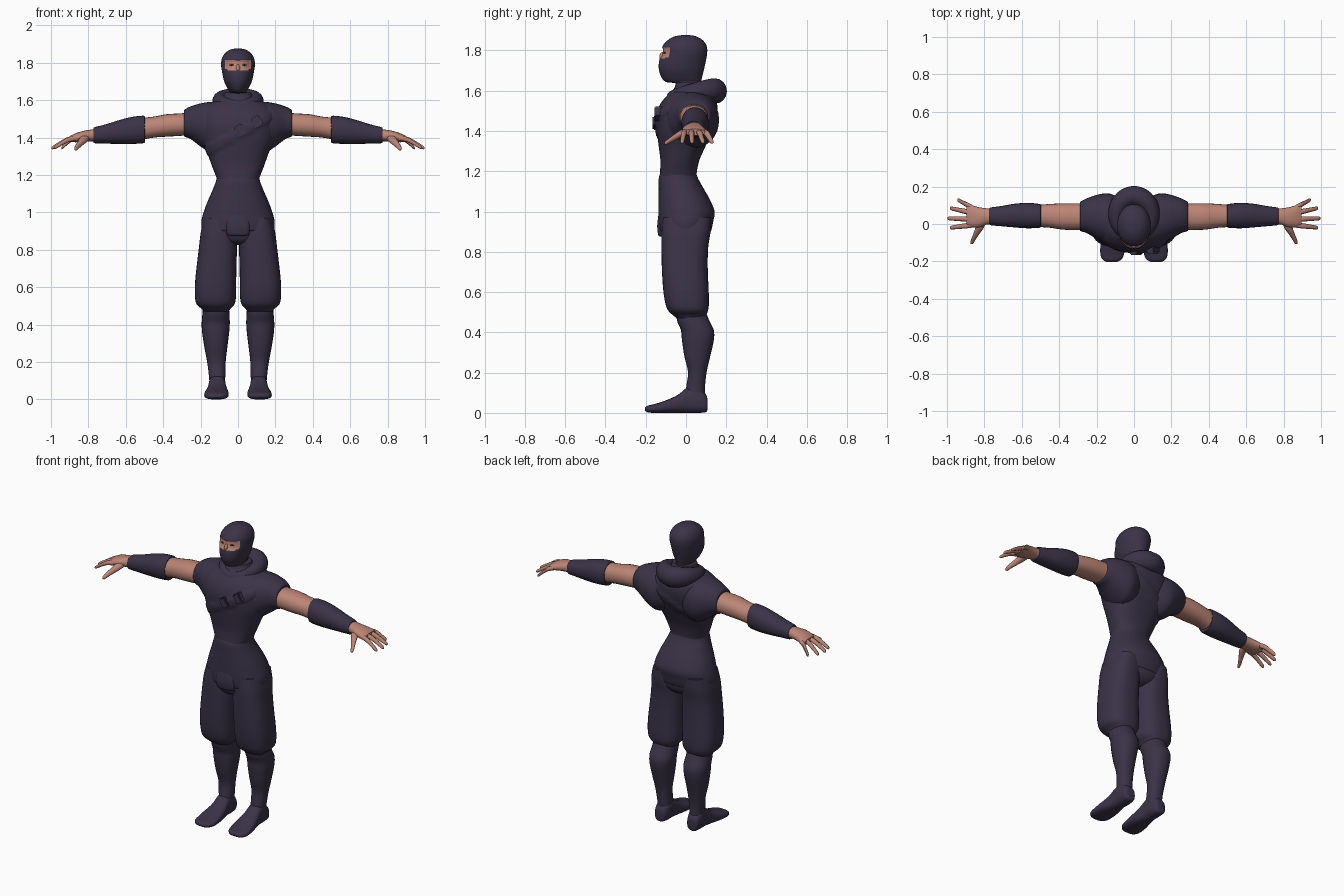
import bpy, bmesh, math
from mathutils import Matrix


def material(name, rgb):
    m = bpy.data.materials.new(name)
    m.diffuse_color = (*rgb, 1)
    return m


CLOTH = material("dark cloth", (0.043, 0.033, 0.064))
SKIN = material("skin", (0.50, 0.235, 0.18))
DARK = material("eye dark", (0.05, 0.025, 0.025))


def finish(name, bm, mats, mirror=False, angle=45):
    bmesh.ops.recalc_face_normals(bm, faces=bm.faces)
    me = bpy.data.meshes.new(name)
    bm.to_mesh(me)
    bm.free()
    for m in mats:
        me.materials.append(m)
    ob = bpy.data.objects.new(name, me)
    bpy.context.collection.objects.link(ob)
    bpy.ops.object.select_all(action='DESELECT')
    ob.select_set(True)
    bpy.context.view_layer.objects.active = ob
    bpy.ops.object.shade_smooth_by_angle(angle=math.radians(angle))
    if mirror:
        ob.modifiers.new("mirror", 'MIRROR').use_clip = False
    return ob


def catmull(p0, p1, p2, p3, t):
    return [0.5 * (2 * b + (c - a) * t + (2 * a - 5 * b + 4 * c - d) * t * t
                   + (3 * b - a - 3 * c + d) * t ** 3)
            for a, b, c, d in zip(p0, p1, p2, p3)]


def loft(rows, axis='z', n=24, sub=4, power=2.2):
    """Smooth skin through rounded sections: (position, a0, a1, b0, b1)."""
    rings = []
    last = len(rows) - 1
    for i in range(last):
        q = [rows[max(0, min(last, i + k))] for k in (-1, 0, 1, 2)]
        rings += [catmull(*q, s / sub) for s in range(sub)]
    rings.append(rows[-1])
    bm = bmesh.new()
    loops = []
    for t, a0, a1, b0, b1 in rings:
        loop = []
        for k in range(n):
            u = 2 * math.pi * k / n
            c, s = math.cos(u), math.sin(u)
            a = (a0 + a1) / 2 + (a1 - a0) / 2 * math.copysign(abs(c) ** (2 / power), c)
            b = (b0 + b1) / 2 + (b1 - b0) / 2 * math.copysign(abs(s) ** (2 / power), s)
            loop.append(bm.verts.new({'x': (t, a, b), 'y': (a, t, b), 'z': (a, b, t)}[axis]))
        loops.append(loop)
    for p, q in zip(loops, loops[1:]):
        for k in range(n):
            bm.faces.new((p[k], p[(k + 1) % n], q[(k + 1) % n], q[k]))
    bm.faces.new(loops[0])
    bm.faces.new(loops[-1])
    return bm


def centred(rows):
    return [(z, -w, w, y0, y1) for z, w, y0, y1 in rows]


# Upper tunic, with the raised diagonal strap
bm = loft(centred([(1.15, .118, -.13, .06), (1.18, .114, -.13, .052), (1.25, .14, -.127, .065),
                   (1.32, .165, -.135, .095), (1.40, .197, -.145, .13), (1.47, .205, -.148, .152),
                   (1.53, .2, -.13, .155), (1.575, .165, -.095, .14), (1.61, .09, -.06, .1),
                   (1.64, .07, -.05, .075)]), n=64, sub=7, power=2.35)
for v in bm.verts:
    if abs(v.co.z - 1.42 - 0.55 * v.co.x) < 0.028 and v.co.z < 1.56:
        v.co.x *= 1.03
        v.co.y *= 1.05
finish("tunic_top", bm, [CLOTH])

# Tunic skirt and seat
finish("tunic_skirt", loft(centred([
    (.9, .18, -.12, .115), (.905, .192, -.132, .125), (.95, .196, -.136, .135),
    (1.0, .184, -.137, .142), (1.06, .162, -.137, .118), (1.11, .14, -.136, .09),
    (1.16, .12, -.136, .062), (1.185, .114, -.13, .052)]), n=40), [CLOTH])
finish("seat", loft(centred([(.825, .03, -.05, .05), (.84, .09, -.1, .09), (.88, .17, -.122, .118),
                             (.95, .18, -.125, .125)]), n=32), [CLOTH])
# Front hem flap
finish("front_flap", loft(centred([(.875, .045, -.128, -.08), (.885, .06, -.138, -.08),
                                   (.93, .065, -.143, -.08), (.99, .05, -.136, -.08)]),
                          power=3.5), [CLOTH])

# Shoulders and short sleeves
finish("sleeve", loft([(.05, -.08, .13, 1.34, 1.59), (.13, -.105, .162, 1.315, 1.592),
                       (.19, -.085, .158, 1.345, 1.585), (.25, -.05, .138, 1.39, 1.568),
                       (.285, -.038, .12, 1.405, 1.55), (.29, -.03, .112, 1.415, 1.54)],
                      'x', n=32), [CLOTH], True)

# Bare upper arms, forearm wraps
finish("upper_arm", loft([(.22, -.03, .11, 1.415, 1.54), (.3, -.032, .11, 1.41, 1.53),
                          (.38, -.03, .11, 1.405, 1.525), (.45, -.02, .107, 1.4, 1.512),
                          (.53, -.015, .1, 1.385, 1.505)], 'x'), [SKIN], True)
finish("forearm_wrap", loft([(.5, -.014, .1, 1.378, 1.508), (.505, -.02, .107, 1.37, 1.517),
                             (.57, -.023, .113, 1.366, 1.51), (.64, -.018, .108, 1.366, 1.492),
                             (.71, -.012, .096, 1.368, 1.47), (.768, -.006, .088, 1.37, 1.455),
                             (.772, .0, .08, 1.377, 1.447)], 'x'), [CLOTH], True)

# Hands
finish("palm", loft([(.74, .003, .08, 1.38, 1.446), (.79, -.004, .084, 1.38, 1.442),
                     (.83, -.018, .09, 1.377, 1.435), (.87, -.018, .1, 1.375, 1.422),
                     (.895, -.008, .095, 1.378, 1.41)], 'x', n=20), [SKIN], True)
for name, ya, yb, tip in (("index", -.005, -.02, .985), ("middle", .026, .03, .998),
                          ("ring", .058, .085, .985), ("little", .085, .13, .945)):
    rows = []
    for f, z, r in ((0, 1.397, .014), (.35, 1.39, .014), (.65, 1.37, .012),
                    (.93, 1.348, .010), (1, 1.344, .004)):
        x, y = .86 + (tip - .86) * f, ya + (yb - ya) * f
        rows.append((x, y - r, y + r, z - r, z + r))
    finish(name + "_finger", loft(rows, 'x', n=10, sub=3), [SKIN], True)
finish("thumb", loft([(.02, .79, .84, 1.385, 1.42), (-.02, .803, .848, 1.37, 1.408),
                      (-.055, .828, .86, 1.353, 1.385), (-.085, .848, .872, 1.338, 1.363),
                      (-.102, .857, .875, 1.331, 1.35), (-.108, .863, .871, 1.336, 1.344)],
                     'y', n=12, sub=3), [SKIN], True)

# Baggy trousers, gathered under the knee
finish("trouser_leg", loft([(.47, .05, .185, -.045, .09), (.485, .04, .195, -.065, .1),
                            (.51, .018, .222, -.09, .11), (.55, .011, .23, -.104, .114),
                            (.62, .01, .23, -.114, .112), (.72, .008, .22, -.12, .108),
                            (.82, .006, .208, -.122, .11), (.9, .012, .198, -.122, .122),
                            (.97, .03, .18, -.115, .125)], n=32, power=2.6), [CLOTH], True)
# Lower legs and feet
finish("lower_leg", loft([(.05, .075, .15, .0, .095), (.12, .068, .155, .0, .094),
                          (.2, .066, .165, .01, .102), (.28, .057, .18, -.008, .12),
                          (.36, .047, .192, -.02, .138), (.41, .044, .194, -.025, .138),
                          (.46, .046, .19, -.045, .115), (.52, .05, .185, -.05, .09)]),
       [CLOTH], True)
finish("foot", loft([(.107, .095, .13, .02, .06), (.1, .078, .148, .004, .09),
                     (.06, .066, .156, .0, .13), (.01, .066, .157, .0, .128),
                     (-.04, .058, .165, .0, .09), (-.1, .05, .178, .0, .062),
                     (-.16, .053, .18, .0, .043), (-.19, .068, .168, .003, .036),
                     (-.203, .09, .145, .01, .025)], 'y', n=24, power=2.6), [CLOTH], True)

# Masked head with a sunken eye opening
bm = loft(centred([(1.56, .06, -.05, .075), (1.63, .057, -.04, .074), (1.642, .045, -.095, .074),
                   (1.66, .055, -.118, .078), (1.70, .074, -.134, .088), (1.745, .084, -.134, .098),
                   (1.785, .09, -.122, .105), (1.82, .087, -.117, .103), (1.85, .07, -.092, .084),
                   (1.87, .042, -.055, .05), (1.877, .008, -.01, .01)]), n=64, sub=6, power=2.05)
for f in bm.faces:
    c = f.calc_center_median()
    f.smooth = True
    if c.y < -.03 and abs(c.x) < .069 and 1.757 + .1 * abs(c.x) < c.z < 1.815:
        f.material_index = 1
opening = [v for v in bm.verts if v.link_faces and all(f.material_index == 1 for f in v.link_faces)]
for v in opening:
    v.co.y += .006
finish("masked_head", bm, [CLOTH, SKIN], angle=60)

# Nose bridge and eyes
bm = bmesh.new()
bmesh.ops.create_uvsphere(bm, u_segments=16, v_segments=8, radius=1,
                          matrix=Matrix.Translation((0, -.118, 1.768)) @ Matrix.Diagonal((.011, .014, .024, 1)))
finish("nose_bridge", bm, [SKIN])
bm = bmesh.new()
bmesh.ops.create_uvsphere(bm, u_segments=16, v_segments=8, radius=1,
                          matrix=Matrix.Translation((.033, -.106, 1.788)) @ Matrix.Rotation(.3, 4, 'Z')
                          @ Matrix.Diagonal((.013, .006, .0045, 1)))
finish("eye", bm, [DARK], True)

# Lowered hood: a roll round the neck that swells at the back
bm = bmesh.new()
N, M = 48, 16
grid = []
for i in range(N):
    a = 2 * math.pi * i / N
    back = (1 + math.sin(a)) / 2
    r, h = .03 + .026 * back, .034 + .028 * back
    ring = []
    for j in range(M):
        b = 2 * math.pi * j / M
        d = r * math.cos(b)
        ring.append(bm.verts.new(((.094 + d) * math.cos(a), .04 + (.107 + d) * math.sin(a),
                                  1.565 + .033 * back + .01 * abs(math.cos(a)) + h * math.sin(b))))
    grid.append(ring)
for i in range(N):
    p, q = grid[i], grid[(i + 1) % N]
    for j in range(M):
        bm.faces.new((p[j], p[(j + 1) % M], q[(j + 1) % M], q[j]))
finish("hood_roll", bm, [CLOTH])

# Chest pouches on the strap
for k, (x, z) in enumerate(((.012, 1.44), (.102, 1.485))):
    bm = bmesh.new()
    bmesh.ops.create_cube(bm, size=1, matrix=Matrix.Translation((x, -.147 + .1 * x, z))
                          @ Matrix.Rotation(-.6, 4, 'Y') @ Matrix.Diagonal((.05, .04, .06, 1)))
    bmesh.ops.bevel(bm, geom=bm.edges[:], offset=.006, segments=2, affect='EDGES')
    finish("chest_pouch_%d" % (k + 1), bm, [CLOTH])
